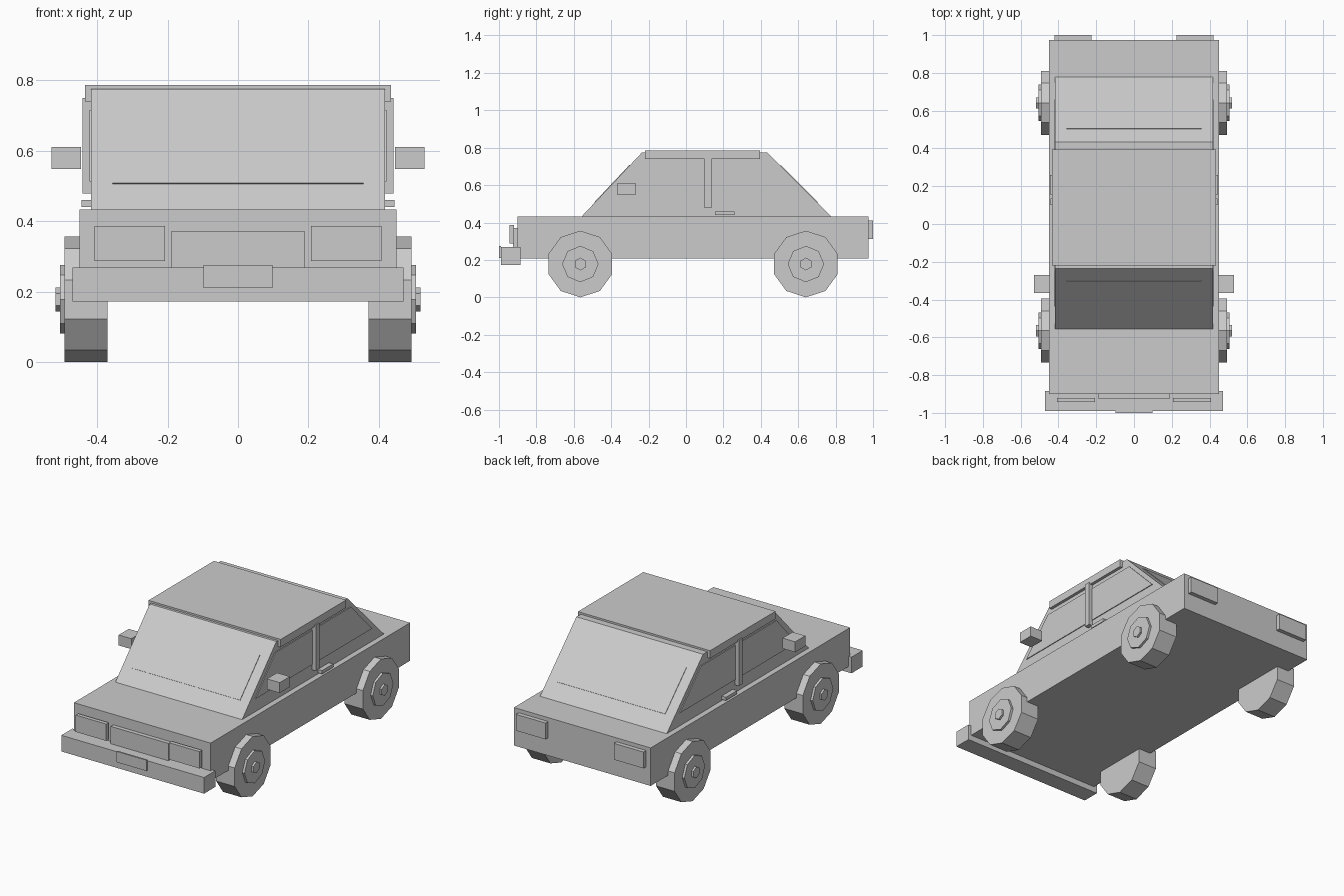
import bpy, bmesh, math

cube = bpy.data.objects.get("Cube")
if cube:
    bpy.data.objects.remove(cube)

grey = bpy.data.materials.new("plain_grey")
grey.use_nodes = True
grey.diffuse_color = (0.6, 0.6, 0.6, 1)
grey.node_tree.nodes["Principled BSDF"].inputs["Base Color"].default_value = (0.6, 0.6, 0.6, 1)


def prism(name, profile, x0, x1):
    """Extrude a (y, z) outline from x0 to x1."""
    bm = bmesh.new()
    face = bm.faces.new([bm.verts.new((x0, y, z)) for y, z in profile])
    ext = bmesh.ops.extrude_face_region(bm, geom=[face])
    moved = [v for v in ext["geom"] if isinstance(v, bmesh.types.BMVert)]
    bmesh.ops.translate(bm, verts=moved, vec=(x1 - x0, 0, 0))
    bmesh.ops.recalc_face_normals(bm, faces=bm.faces)
    mesh = bpy.data.meshes.new(name)
    bm.to_mesh(mesh)
    bm.free()
    mesh.materials.append(grey)
    obj = bpy.data.objects.new(name, mesh)
    bpy.context.collection.objects.link(obj)
    return obj


def box(name, x, y, z):
    return prism(name, [(y[0], z[0]), (y[1], z[0]), (y[1], z[1]), (y[0], z[1])], *x)


def disc(name, sides, radius, y, z, x0, x1):
    angles = [math.tau * i / sides for i in range(sides)]
    return prism(name, [(y + radius * math.sin(a), z + radius * math.cos(a)) for a in angles], x0, x1)


def sloped_glass(name, low, high, half_width, start, end, depth=0.003):
    """Thin pane lying on the slope that runs from low to high."""
    dy, dz = high[0] - low[0], high[1] - low[1]
    length = math.hypot(dy, dz)
    side = 1 if low[0] > high[0] else -1
    ny, nz = side * dz / length * depth, abs(dy) / length * depth
    a = (low[0] + dy * start, low[1] + dz * start)
    b = (low[0] + dy * end, low[1] + dz * end)
    prism(name, [a, b, (b[0] + ny, b[1] + nz), (a[0] + ny, a[1] + nz)], -half_width, half_width)


# Body, cabin and roof
box("body", (-0.45, 0.45), (-0.90, 0.975), (0.207, 0.433))
cabin = [(-0.56, 0.43), (-0.235, 0.775), (0.435, 0.775), (0.78, 0.43)]
prism("cabin", cabin, -0.417, 0.417)
box("roof", (-0.435, 0.435), (-0.22, 0.395), (0.74, 0.786))
sloped_glass("windshield", cabin[0], cabin[1], 0.357, 0.22, 0.8)
sloped_glass("rear_window", cabin[3], cabin[2], 0.357, 0.22, 0.8)

# Front trim
box("bumper", (-0.47, 0.47), (-0.99, -0.885), (0.172, 0.268))
box("front_plate", (-0.098, 0.098), (-1.0, -0.99), (0.211, 0.275))
box("grille", (-0.19, 0.19), (-0.925, -0.90), (0.25, 0.371))

# Parts repeated on both sides
side_glass = [(-0.437, 0.512), (-0.25, 0.716), (0.46, 0.716), (0.66, 0.512)]
for label, s in (("left", 1), ("right", -1)):
    box(label + "_headlight", (s * 0.207, s * 0.408), (-0.943, -0.92), (0.287, 0.387))
    box(label + "_tail_light", (s * 0.225, s * 0.42), (0.97, 1.0), (0.313, 0.41))
    prism(label + "_side_window", side_glass, s * 0.412, s * 0.422)
    box(label + "_pillar", (s * 0.412, s * 0.442), (0.10, 0.135), (0.478, 0.75))
    box(label + "_door_handle", (s * 0.415, s * 0.445), (0.155, 0.26), (0.44, 0.46))
    box(label + "_mirror", (s * 0.446, s * 0.53), (-0.365, -0.27), (0.548, 0.61))
    for end, y in (("front", -0.565), ("rear", 0.641)):
        name = f"{label}_{end}_"
        disc(name + "tyre", 10, 0.178, y, 0.178, s * 0.37, s * 0.492)
        disc(name + "rim", 8, 0.097, y, 0.178, s * 0.48, s * 0.506)
        disc(name + "hub_cap", 6, 0.034, y, 0.178, s * 0.50, s * 0.518)
